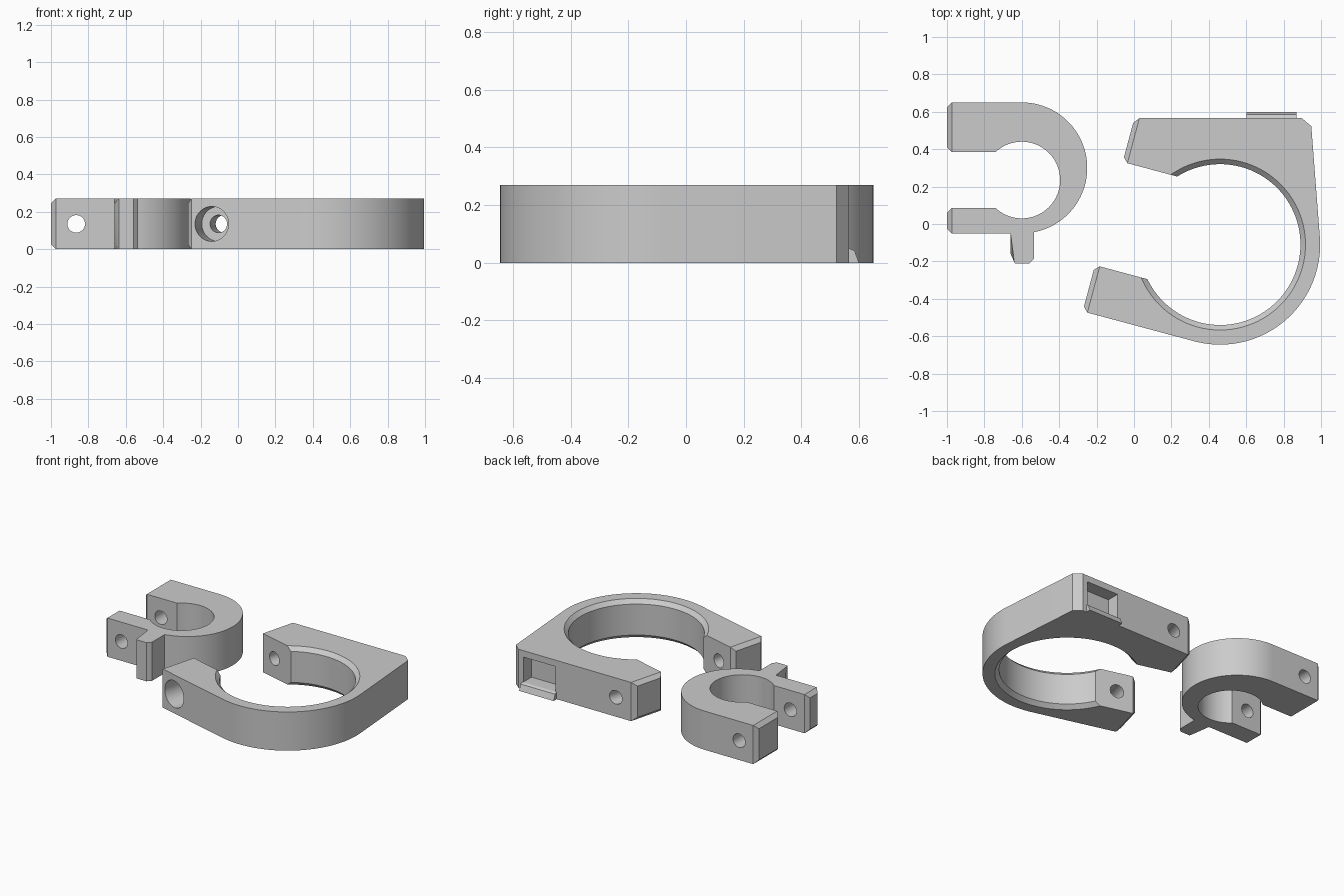
import bpy, bmesh, math
from mathutils import Matrix, Vector

if "Cube" in bpy.data.objects:
    bpy.data.objects.remove(bpy.data.objects["Cube"])

H = 0.27
grey = bpy.data.materials.new("plain grey")
grey.diffuse_color = (0.6, 0.6, 0.6, 1)
grey.use_nodes = True
grey.node_tree.nodes["Principled BSDF"].inputs["Base Color"].default_value = grey.diffuse_color


def arc(cx, cy, r, a0, a1, n):
    steps = [math.radians(a0 + (a1 - a0) * i / n) for i in range(n + 1)]
    return [(cx + r * math.cos(a), cy + r * math.sin(a)) for a in steps]


def make(name, bm):
    bmesh.ops.recalc_face_normals(bm, faces=bm.faces)
    mesh = bpy.data.meshes.new(name)
    bm.to_mesh(mesh)
    bm.free()
    mesh.materials.append(grey)
    ob = bpy.data.objects.new(name, mesh)
    bpy.context.collection.objects.link(ob)
    return ob


def clamp(name, outline, end_dir):
    """Extrude an outline and chamfer the arm tips that face end_dir."""
    bm = bmesh.new()
    base = bm.faces.new([bm.verts.new((x, y, 0)) for x, y in outline])
    top = bmesh.ops.extrude_face_region(bm, geom=[base])["geom"]
    bmesh.ops.translate(bm, vec=(0, 0, H), verts=[v for v in top if isinstance(v, bmesh.types.BMVert)])
    bmesh.ops.recalc_face_normals(bm, faces=bm.faces)
    bm.normal_update()
    tips = [f for f in bm.faces if f.normal.dot(end_dir) > 0.999 and f.calc_area() > 0.02]
    edges = list({e for f in tips for e in f.edges})
    bmesh.ops.bevel(bm, geom=edges, offset=0.026, segments=1, affect='EDGES', clamp_overlap=False)
    return make(name, bm)


def cone(name, r1, r2, depth, matrix, seg=48):
    bm = bmesh.new()
    bmesh.ops.create_cone(bm, cap_ends=True, segments=seg, radius1=r1, radius2=r2, depth=depth, matrix=matrix)
    return make(name, bm)


def box(name, lo, hi):
    bm = bmesh.new()
    lo, hi = Vector(lo), Vector(hi)
    m = Matrix.Translation((lo + hi) / 2) @ Matrix.Diagonal((*(hi - lo), 1))
    bmesh.ops.create_cube(bm, size=1, matrix=m)
    return make(name, bm)


def cut(ob, cutter):
    mod = ob.modifiers.new("cut", 'BOOLEAN')
    mod.operation, mod.solver, mod.object = 'DIFFERENCE', 'EXACT', cutter
    bpy.context.view_layer.objects.active = ob
    bpy.ops.object.modifier_apply(modifier=mod.name)
    bpy.data.objects.remove(cutter)


# small clamp with a stub on its lower arm
small = clamp("small_clamp",
              [(-1, -0.05), (-0.66, -0.05), (-0.66, -0.185), (-0.635, -0.21), (-0.56, -0.21), (-0.535, -0.185)]
              + arc(-0.6, 0.3, 0.35, -79.3, 90, 48)
              + [(-1, 0.65), (-1, 0.385)]
              + arc(-0.6, 0.235, 0.205, 133, -133, 64)
              + [(-1, 0.085)], Vector((-1, 0, 0)))
along_y = Matrix.Rotation(math.radians(-90), 4, 'X')
cut(small, cone("screw_cutter", 0.047, 0.047, 2, Matrix.Translation((-0.865, 0.3, H / 2)) @ along_y))

# large clamp: the arms lie in a frame turned 15 degrees about the ring centre
CX, CY = 0.46, -0.11
turn = Matrix.Translation((CX, CY, 0)) @ Matrix.Rotation(math.radians(-15), 4, 'Z')


def loc(u, v):
    p = turn @ Vector((u, v, 0))
    return (p.x, p.y)


large = clamp("large_clamp",
              [loc(-0.617, -0.535)]
              + arc(CX, CY, 0.535, -105, 4.2, 48)
              + [(0.948, 0.523), (0.897, 0.566), loc(-0.617, 0.534), loc(-0.617, 0.292)]
              + arc(CX, CY, 0.43, 122.2, -154.5, 96)
              + [loc(-0.617, -0.279)], turn.to_3x3() @ Vector((-1, 0, 0)))

# chamfered rims of the ring, top and bottom
for z, r1, r2 in ((H, 0.407, 0.507), (0, 0.507, 0.407)):
    cut(large, cone("rim_cutter", r1, r2, 0.1, Matrix.Translation((CX, CY, z)), 128))

# screw hole through both arms, counterbored in the lower arm
axis = turn @ Matrix.Translation((-0.478, 0, H / 2)) @ along_y
cut(large, cone("screw_cutter", 0.047, 0.047, 2, axis))
cut(large, cone("head_cutter", 0.093, 0.093, 0.4, axis @ Matrix.Translation((0, 0, -0.595))))

# pocket in the back face
cut(large, box("pocket_cutter", (0.61, 0.475, 0.05), (0.86, 0.7, 0.225)))

# sloped lip under the pocket
bm = bmesh.new()
profile = [(0.56, 0), (0.6, 0), (0.585, 0.042), (0.566, 0.05), (0.56, 0.05)]
face = bm.faces.new([bm.verts.new((0.602, y, z)) for y, z in profile])
ext = bmesh.ops.extrude_face_region(bm, geom=[face])["geom"]
bmesh.ops.translate(bm, vec=(0.266, 0, 0), verts=[v for v in ext if isinstance(v, bmesh.types.BMVert)])
make("pocket_lip", bm)

for ob in (small, large):
    bpy.ops.object.select_all(action='DESELECT')
    ob.select_set(True)
    bpy.context.view_layer.objects.active = ob
    bpy.ops.object.shade_smooth_by_angle()
